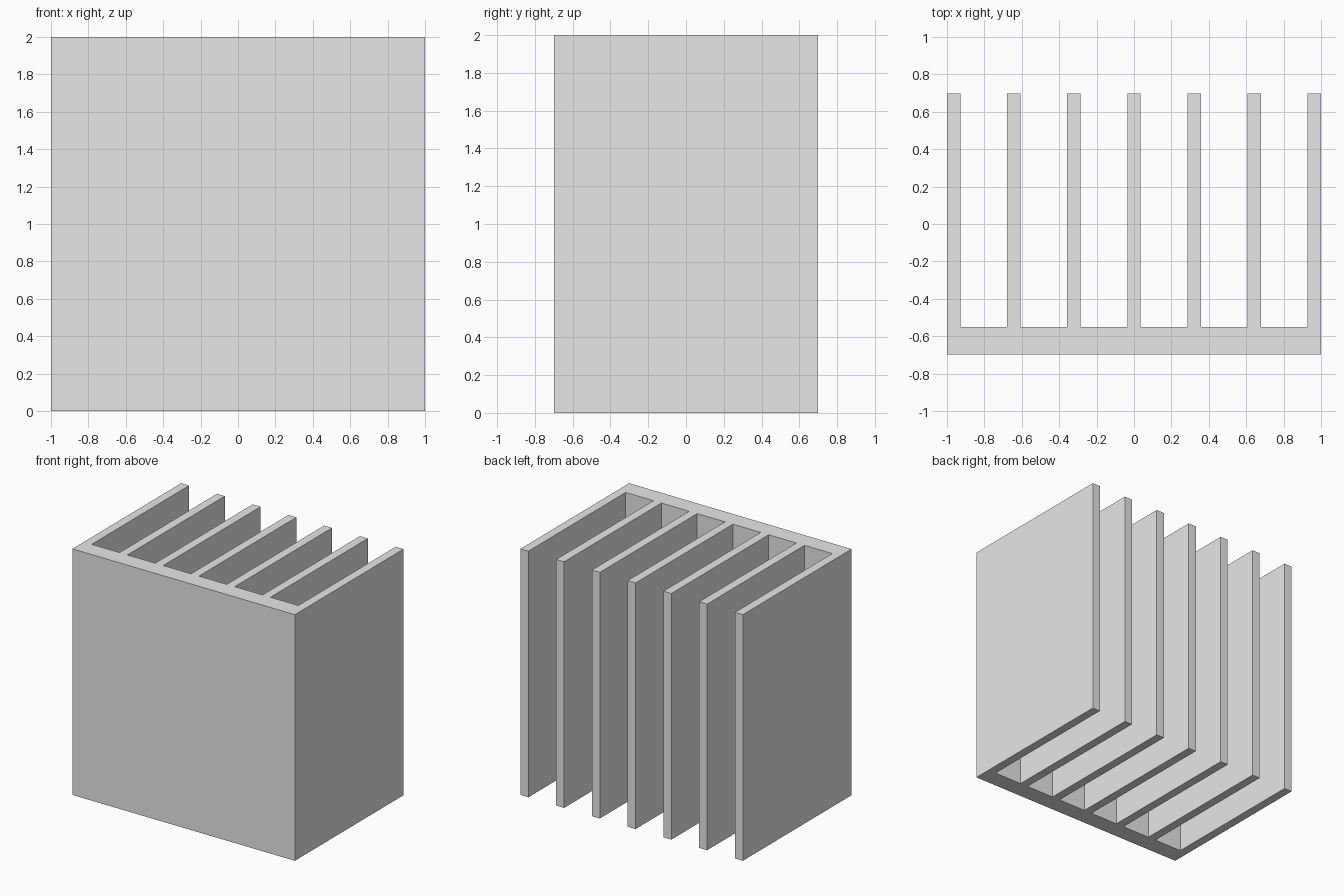
import bpy
import bmesh

cube = bpy.data.objects.get("Cube")
if cube:
    bpy.data.objects.remove(cube, do_unlink=True)

# Overall dimensions
HALF_WIDTH, HALF_DEPTH, HEIGHT = 1.0, 0.698, 2.0
FINS = 7
FIN_WIDTH = 2 / 28
BASE_BACK = -HALF_DEPTH + 0.146
PITCH = (2 * HALF_WIDTH - FIN_WIDTH) / (FINS - 1)

# Plain grey finish
grey = bpy.data.materials.new("light_grey")
grey.use_nodes = True
colour = (0.8, 0.8, 0.8, 1)
grey.diffuse_color = colour
grey.node_tree.nodes["Principled BSDF"].inputs["Base Color"].default_value = colour

# Comb outline: front plate edge, then each fin from right to left
outline = [(-HALF_WIDTH, -HALF_DEPTH), (HALF_WIDTH, -HALF_DEPTH)]
for i in reversed(range(FINS)):
    left = -HALF_WIDTH + i * PITCH
    right = left + FIN_WIDTH
    if i < FINS - 1:
        outline.append((right, BASE_BACK))
    outline += [(right, HALF_DEPTH), (left, HALF_DEPTH)]
    if i > 0:
        outline.append((left, BASE_BACK))

# Extrude the outline upward into one solid
bm = bmesh.new()
face = bm.faces.new([bm.verts.new((x, y, 0)) for x, y in outline])
extruded = bmesh.ops.extrude_face_region(bm, geom=[face], use_keep_orig=True)
top = [v for v in extruded["geom"] if isinstance(v, bmesh.types.BMVert)]
bmesh.ops.translate(bm, verts=top, vec=(0, 0, HEIGHT))
bmesh.ops.recalc_face_normals(bm, faces=bm.faces)

mesh = bpy.data.meshes.new("finned_heat_sink")
bm.to_mesh(mesh)
bm.free()
mesh.materials.append(grey)
body = bpy.data.objects.new("finned_heat_sink", mesh)
bpy.context.collection.objects.link(body)
